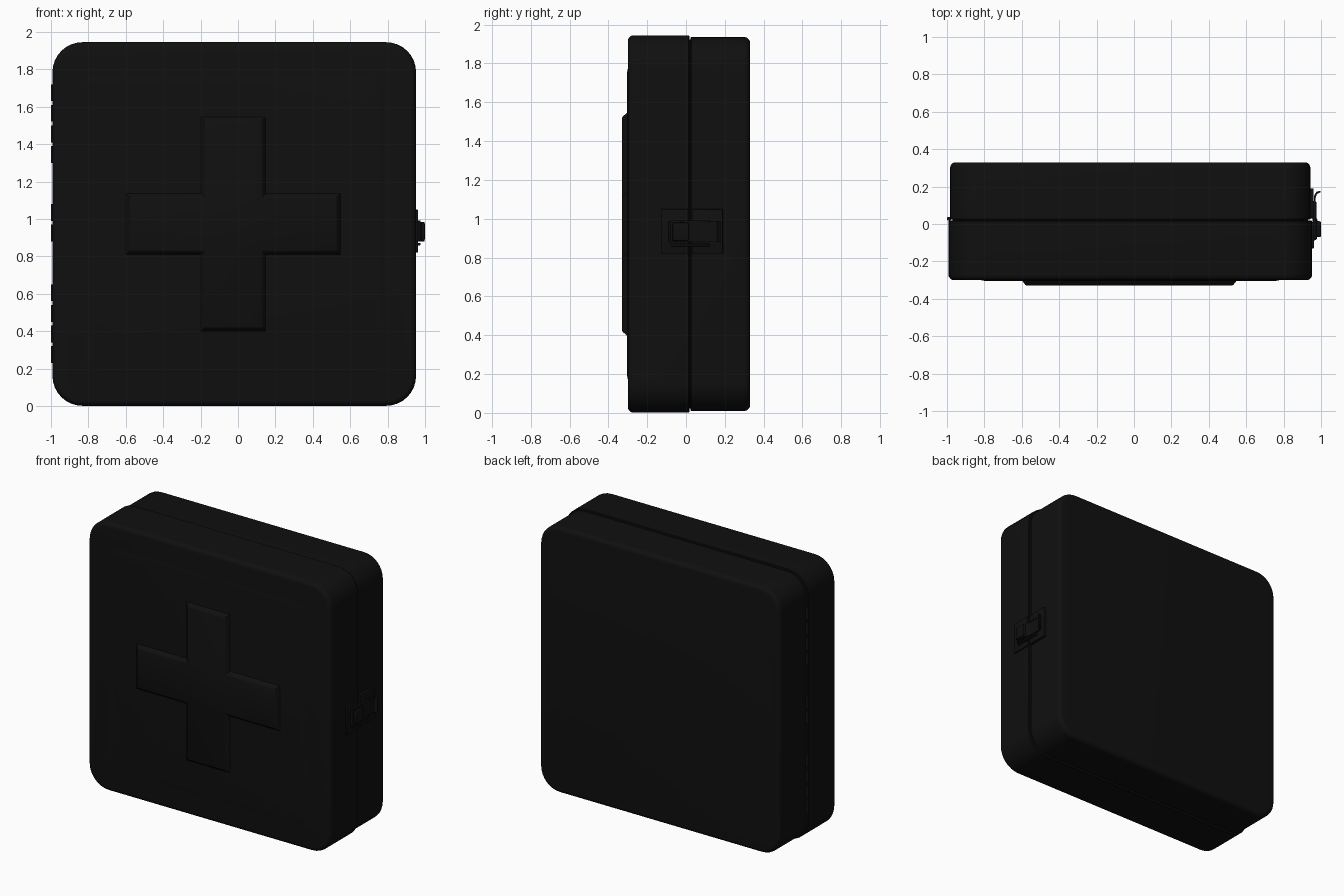
import bpy, bmesh
from math import sin, cos, pi, radians

if "Cube" in bpy.data.objects:
    bpy.data.objects.remove(bpy.data.objects["Cube"])

black = bpy.data.materials.new("black_plastic")
black.diffuse_color = (0.005, 0.005, 0.005, 1)
black.use_nodes = True
black.node_tree.nodes["Principled BSDF"].inputs["Base Color"].default_value = black.diffuse_color


def finish(name, bm, angle=35):
    bmesh.ops.recalc_face_normals(bm, faces=bm.faces)
    me = bpy.data.meshes.new(name)
    bm.to_mesh(me)
    bm.free()
    ob = bpy.data.objects.new(name, me)
    bpy.context.collection.objects.link(ob)
    me.materials.append(black)
    bpy.ops.object.select_all(action='DESELECT')
    ob.select_set(True)
    bpy.context.view_layer.objects.active = ob
    bpy.ops.object.shade_smooth_by_angle(angle=radians(angle))
    return ob


def loft(name, rings):
    """Skin closed rings of points and cap both ends."""
    bm = bmesh.new()
    vs = [[bm.verts.new(p) for p in r] for r in rings]
    n = len(vs[0])
    for a, b in zip(vs, vs[1:]):
        for i in range(n):
            j = (i + 1) % n
            bm.faces.new((a[i], a[j], b[j], b[i]))
    bm.faces.new(vs[0])
    bm.faces.new(vs[-1])
    return finish(name, bm)


def rounded_ring(hx, hz, r, y, steps=8):
    pts = []
    for q, (sx, sz) in enumerate([(1, 1), (-1, 1), (-1, -1), (1, -1)]):
        for i in range(steps + 1):
            a = (q + i / steps) * pi / 2
            pts.append((CX + sx * (hx - r) + r * cos(a), y, CZ + sz * (hz - r) + r * sin(a)))
    return pts


def shell(name, half, r, y_seam, y_face, fillet):
    """Rounded-square half of the case; its outer face has a filleted rim."""
    s = 1 if y_face > y_seam else -1
    prof = [(y_seam, 0.004), (y_seam + s * 0.004, 0)]
    for i in range(6):
        a = i / 5 * pi / 2
        prof.append((y_face - s * fillet * (1 - sin(a)), fillet * (1 - cos(a))))
    return loft(name, [rounded_ring(half - d, half - d, r - d, y) for y, d in prof])


def box(name, lo, hi, bevel=0.004):
    bm = bmesh.new()
    bmesh.ops.create_cube(bm, size=1)
    for v in bm.verts:
        v.co = [(l + h) / 2 + c * (h - l) for l, h, c in zip(lo, hi, v.co)]
    bmesh.ops.bevel(bm, geom=bm.edges[:], offset=bevel, segments=2, affect='EDGES', profile=0.5)
    return finish(name, bm)


CX, CZ = -0.02, 0.973

# case halves, seam filler and slightly raised front panel
shell("front_lid", 0.972, 0.16, 0.018, -0.30, 0.03)
shell("back_case", 0.963, 0.155, 0.024, 0.33, 0.03)
loft("seam_core", [rounded_ring(0.95, 0.95, 0.14, y) for y in (0.0, 0.04)])
loft("front_panel", [rounded_ring(0.80 - d, 0.80 - d, 0.08, y)
                     for y, d in ((-0.295, 0), (-0.3, 0), (-0.304, 0.02))])

# raised cross with sloping, softened sides
def cross_ring(d, y):
    a, b = 0.175 - d, 0.575 - d
    c = 0.165 - d
    pts = [(b, c), (a, c), (a, b), (-a, b), (-a, c), (-b, c),
           (-b, -c), (-a, -c), (-a, -b), (a, -b), (a, -c), (b, -c)]
    return [(-0.025 + x, y, 0.972 + z) for x, z in pts]


loft("cross_emblem", [cross_ring(d, y) for d, y in
                      ((0, -0.295), (0, -0.302), (0.012, -0.316), (0.018, -0.325), (0.028, -0.33))])

# hinge knuckles along the left seam
for z0 in (0.23, 0.88, 1.30):
    count = 2 if z0 == 0.88 else 4
    for i in range(count):
        z = z0 + i * 0.11
        loft(f"hinge_knuckle_{z:.2f}",
             [[(-0.989 + 0.011 * cos(k * pi / 6), 0.028 + 0.011 * sin(k * pi / 6), h)
               for k in range(12)] for h in (z, z + 0.09)])

# latch plates on either half of the case
box("latch_plate_front", (0.94, -0.13, 0.82), (0.963, 0.012, 1.05))
box("latch_plate_back", (0.93, 0.03, 0.82), (0.961, 0.19, 1.05))
for z in (0.865, 0.985):
    box("latch_side_rail", (0.955, -0.08, z - 0.007), (0.975, 0.12, z + 0.007), 0.003)

# latch lever with a hooked finger tip
path = [(0.962, -0.09), (0.979, -0.08), (0.983, -0.03), (0.982, 0.02), (0.972, 0.04),
        (0.971, 0.14), (0.978, 0.16), (0.998, 0.17),
        (0.998, 0.178), (0.975, 0.172), (0.962, 0.15), (0.958, 0.04), (0.958, -0.03)]
loft("latch_lever", [[(x, y, z) for x, y in path] for z in (0.88, 0.985)])
box("latch_pivot", (0.955, -0.07, 0.885), (1.0, 0.015, 0.98), 0.008)
